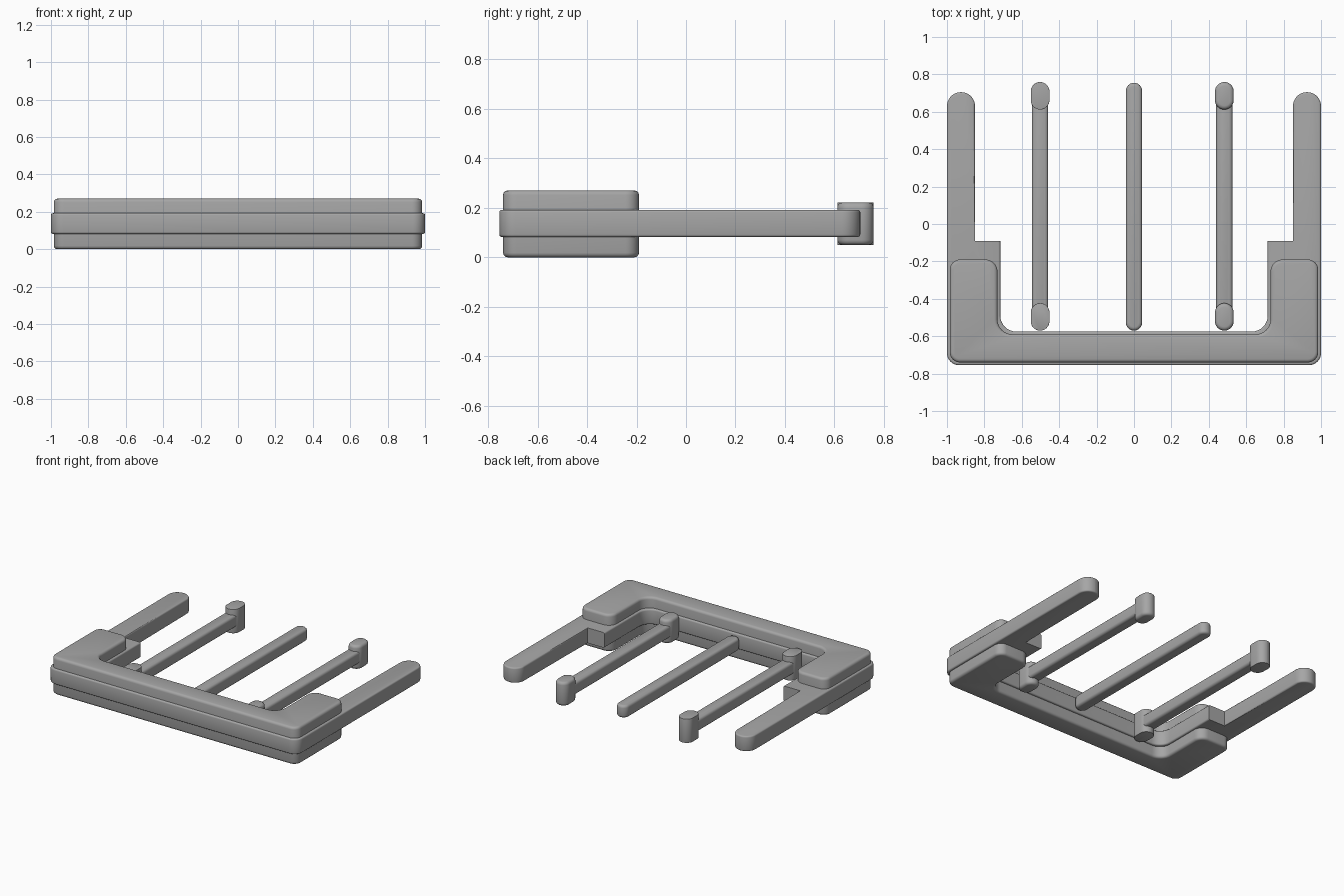
import bpy, bmesh, math
from mathutils import Vector

cube = bpy.data.objects.get("Cube")
if cube:
    bpy.data.objects.remove(cube, do_unlink=True)

grey = bpy.data.materials.new("grey plastic")
grey.use_nodes = True
colour = (0.38, 0.38, 0.38, 1)
grey.diffuse_color = colour
grey.node_tree.nodes["Principled BSDF"].inputs["Base Color"].default_value = colour


def rounded(corners, steps=8):
    """Outline from (x, y, radius) corners, each replaced by an arc."""
    outline = []
    for i, (x, y, r) in enumerate(corners):
        p = Vector((x, y))
        if r == 0:
            outline.append(p)
            continue
        a = (Vector(corners[i - 1][:2]) - p).normalized()
        b = (Vector(corners[(i + 1) % len(corners)][:2]) - p).normalized()
        half = a.angle(b) / 2
        centre = p + (a + b).normalized() * (r / math.sin(half))
        start = p + a * (r / math.tan(half)) - centre
        end = p + b * (r / math.tan(half)) - centre
        sweep = start.angle(end)
        for k in range(steps + 1):
            t = k / steps
            arc = start * math.sin((1 - t) * sweep) + end * math.sin(t * sweep)
            outline.append(centre + arc / math.sin(sweep))
    # drop points that coincide where two arcs meet
    return [p for i, p in enumerate(outline) if (p - outline[i - 1]).length > 1e-4]


def slab(name, corners, z0, z1, bevel, sharp_y=None):
    """Extruded outline with softened top and bottom rims."""
    bm = bmesh.new()
    face = bm.faces.new([bm.verts.new((p.x, p.y, z0)) for p in rounded(corners)])
    top = bmesh.ops.extrude_face_region(bm, geom=[face])["geom"]
    for v in top:
        if isinstance(v, bmesh.types.BMVert):
            v.co.z = z1
    bmesh.ops.recalc_face_normals(bm, faces=bm.faces)
    rims = []
    for e in bm.edges:
        a, b = (v.co for v in e.verts)
        cut = sharp_y is not None and all(abs(c.y - sharp_y) < 1e-4 for c in (a, b))
        if abs(a.z - b.z) < 1e-5 and not cut:
            rims.append(e)
    bmesh.ops.bevel(bm, geom=rims, offset=bevel, segments=3, profile=0.5,
                    affect='EDGES', clamp_overlap=True)
    mesh = bpy.data.meshes.new(name)
    bm.to_mesh(mesh)
    bm.free()
    mesh.materials.append(grey)
    obj = bpy.data.objects.new(name, mesh)
    bpy.context.collection.objects.link(obj)
    bpy.ops.object.select_all(action='DESELECT')
    obj.select_set(True)
    bpy.context.view_layer.objects.active = obj
    bpy.ops.object.shade_smooth_by_angle(angle=math.radians(35))
    return obj


def mirrored(half):
    return half + [(-x, y, r) for x, y, r in reversed(half)]


def capsule(name, x, y0, y1, width, z0, z1, bevel):
    w = width / 2
    r = w * 0.999
    slab(name, [(x - w, y0, r), (x + w, y0, r), (x + w, y1, r), (x - w, y1, r)],
         z0, z1, bevel)


# Thick U-shaped body, slightly inset from the middle band
slab("body", mirrored([(0.985, -0.74, 0.055), (0.985, -0.19, 0.055),
                       (0.73, -0.19, 0.065), (0.73, -0.59, 0.08)]),
     0, 0.27, 0.018)

# Middle band with stepped shoulders and two long round-ended arms
slab("band_with_arms", mirrored([(1, -0.755, 0.065), (1, 0.705, 0.0745),
                                 (0.85, 0.705, 0.0745), (0.85, -0.09, 0),
                                 (0.715, -0.09, 0), (0.715, -0.575, 0.085)]),
     0.082, 0.192, 0.016, sharp_y=-0.09)

# Long inner bars
for name, x in (("left", 0.483), ("centre", 0), ("right", -0.502)):
    capsule(name + "_bar", x, -0.57, 0.755, 0.087, 0.092, 0.182, 0.018)
    if x:
        # Upright end posts on the outer two bars
        for end, y in (("front", -0.57), ("back", 0.612)):
            capsule(f"{name}_{end}_post", x, y, y + 0.147, 0.1, 0.05, 0.222, 0.02)
